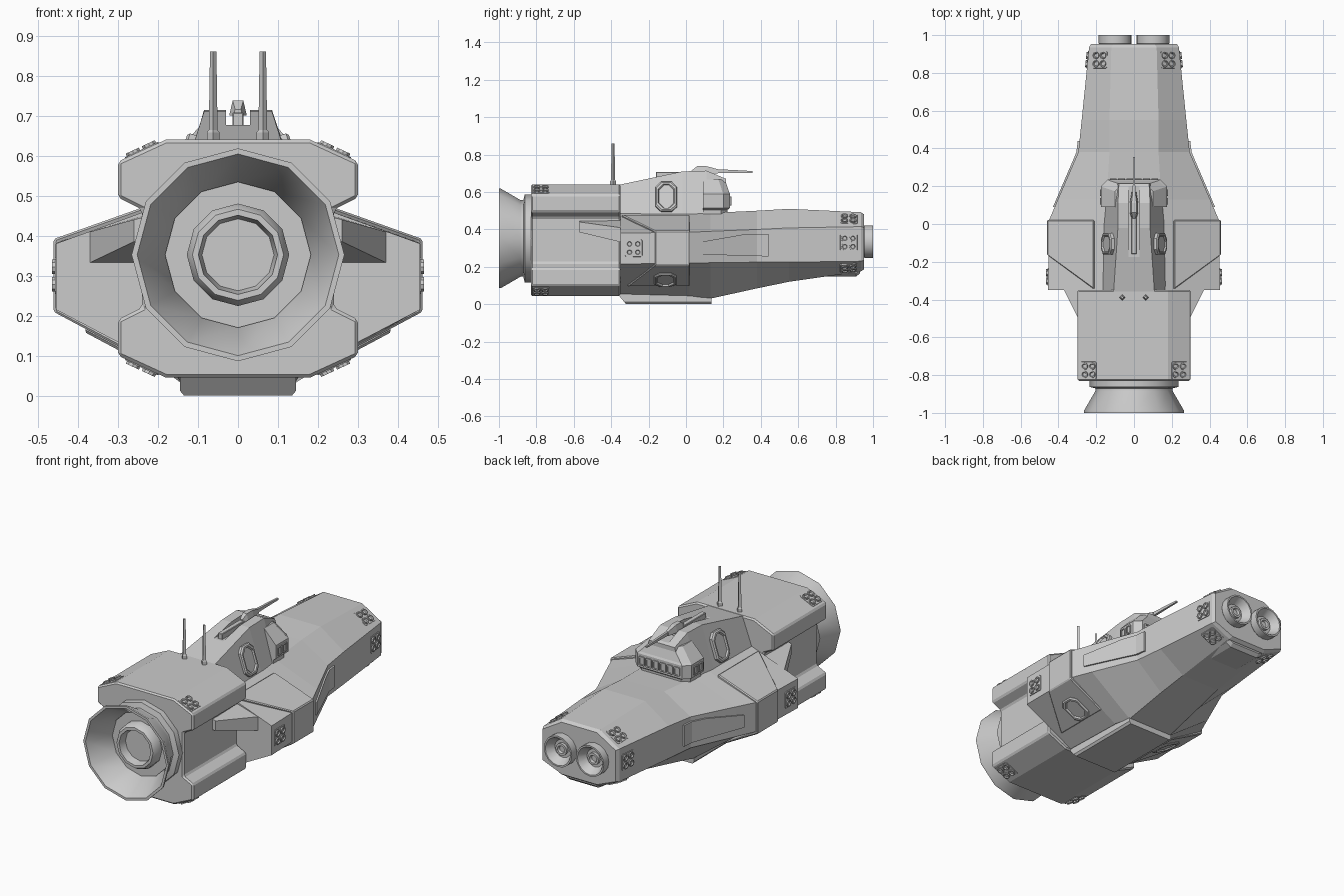
import bpy, bmesh
from math import cos, sin, tau
from mathutils import Vector as V

if "Cube" in bpy.data.objects:
    bpy.data.objects.remove(bpy.data.objects["Cube"])


def loft(bm, rings):
    """Skin a list of equal-length rings and cap both ends."""
    rows = [[bm.verts.new(p) for p in r] for r in rings]
    n = len(rows[0])
    for a, b in zip(rows, rows[1:]):
        for i in range(n):
            bm.faces.new((a[i], a[(i + 1) % n], b[(i + 1) % n], b[i]))
    bm.faces.new(rows[0])
    bm.faces.new(rows[-1])


def finish(name, bm, mirror=False, bevel=0.0):
    bmesh.ops.recalc_face_normals(bm, faces=bm.faces)
    me = bpy.data.meshes.new(name)
    bm.to_mesh(me)
    bm.free()
    ob = bpy.data.objects.new(name, me)
    bpy.context.collection.objects.link(ob)
    if mirror:
        m = ob.modifiers.new("mirror", 'MIRROR')
        m.use_mirror_merge = False
    if bevel:
        b = ob.modifiers.new("bevel", 'BEVEL')
        b.width, b.segments, b.limit_method = bevel, 1, 'ANGLE'
    return ob


def part(name, rings, **kw):
    bm = bmesh.new()
    loft(bm, rings)
    return finish(name, bm, **kw)


def box_rings(x0, x1, y0, y1, z0, z1):
    return [[(x0, y, z0), (x1, y, z0), (x1, y, z1), (x0, y, z1)] for y in (y0, y1)]


def frame(normal):
    n = V(normal).normalized()
    ref = V((0, 1, 0)) if abs(n.y) < 0.9 else V((0, 0, 1))
    u = (ref - n * ref.dot(n)).normalized()
    return n, u, n.cross(u)


def lathe(bm, origin, normal, profile, sides):
    n, u, v = frame(normal)
    o = V(origin)
    loft(bm, [[o + n * h + (u * cos(tau * i / sides) + v * sin(tau * i / sides)) * r
               for i in range(sides)] for r, h in profile])


def plate(bm, origin, normal, w, h, cut, levels):
    """Chamfered rectangle, w along the hull; levels are (inset, height) pairs."""
    n, u, v = frame(normal)
    o = V(origin)
    rings = []
    for inset, d in levels:
        a, b = w / 2 - inset, h / 2 - inset
        pts = [(a, b - cut), (a - cut, b), (cut - a, b), (-a, b - cut),
               (-a, cut - b), (cut - a, -b), (a - cut, -b), (a, cut - b)]
        rings.append([o + u * s + v * t + n * d for s, t in pts])
    loft(bm, rings)


# Rear engine block with I-shaped section
half = [(.18, .64), (.30, .585), (.30, .495), (.24, .465),
        (.24, .22), (.30, .19), (.30, .10), (.18, .045)]
sec = half + [(-x, z) for x, z in reversed(half)]
part("engine_block", [[(x, y, z) for x, z in sec] for y in (-.83, -.35)], bevel=.008)

# Main hull: y, top width, top z, side width, upper z, lower z, bottom width, bottom z
stations = [(-.35, .15, .49, .455, .38, .215, .15, .055),
            (.02, .15, .485, .45, .385, .22, .15, .045),
            (.13, .145, .488, .403, .39, .222, .14, .03),
            (.38, .13, .50, .295, .40, .225, .13, .085),
            (.55, .13, .51, .277, .408, .225, .12, .12),
            (.935, .12, .492, .238, .415, .23, .12, .175),
            (.952, .11, .48, .228, .41, .235, .11, .187)]
part("main_hull", [[(tw, y, tz), (sw, y, zu), (sw, y, zl), (bw, y, bz),
                    (-bw, y, bz), (-sw, y, zl), (-sw, y, zu), (-tw, y, tz)]
                   for y, tw, tz, sw, zu, zl, bw, bz in stations])

# Armour band wrapped round each wing
band = [((.21, .468), (.3, .95), -.345), ((.452, .383), (.75, .7), -.165),
        ((.452, .218), (.75, -.7), -.165), ((.24, .105), (.4, -.9), -.315)]
part("wing_armour", [[(x + nx * d, y, z + nz * d)
                      for y, d in ((y0, -.02), (y0, .012), (.02, .012), (.02, -.02))]
                     for (x, z), (nx, nz), y0 in band], mirror=True, bevel=.005)

# Wedge fins between wings and engine block
part("wing_fin", [[(.2, -.57, .455), (.26, -.57, .44), (.26, -.57, .385), (.2, -.57, .385)],
                  [(.2, -.34, .46), (.375, -.34, .408), (.375, -.34, .33), (.2, -.34, .33)]],
     mirror=True)

# Raised flank panels following the hull bend
flank = [(.09, .424, .265, .335), (.30, .334, .26, .372), (.38, .3, .257, .375), (.44, .293, .256, .375)]
part("flank_panel", [[(x - .03, y, a), (x + .005, y, a), (x + .005, y, b), (x - .03, y, b)]
                     for y, x, a, b in flank], mirror=True)

# Belly hatch and chin block
part("belly_hatch", [[(s * w, y, z) for s, y in ((-1, y0), (1, y0), (1, .135), (-1, .135))]
                     for w, y0, z in ((.145, -.37, .06), (.145, -.33, .012), (.135, -.32, 0))])
part("chin_block", [[(-.12, y, .2), (.12, y, .2), (.12, y, a), (.09, y, b), (-.09, y, b), (-.12, y, a)]
                    for y, a, b in ((.69, .165, .148), (.91, .165, .148), (.93, .18, .165))])

# Superstructure, with a gun slot cut into its roof
tower = part("superstructure", [[(-bw, y, .45), (bw, y, .45), (tw, y, tz), (-tw, y, tz)]
                                for y, tw, tz, bw in ((-.36, .108, .638, .178), (-.02, .085, .71, .17),
                                                      (.11, .085, .714, .16), (.215, .08, .67, .14))])
cutter = part("slot_cutter", box_rings(-.03, .03, -.25, .3, .677, .8))
cutter.hide_render = True
cutter.hide_viewport = True
cut = tower.modifiers.new("slot", 'BOOLEAN')
cut.object, cut.operation, cut.solver = cutter, 'DIFFERENCE', 'EXACT'

# Bridge head with window band
def head(w, y1, z, c=.035):
    return [(-w, .09, z), (w, .09, z), (w, y1 - c, z), (w - c, y1, z), (c - w, y1, z), (-w, y1 - c, z)]


part("bridge", [head(.155, .22, .46), head(.158, .222, .505), head(.174, .236, .515),
                head(.174, .236, .59), head(.165, .23, .60), head(.10, .208, .668)])

# Window frames on the front and sides of the band
bm = bmesh.new()
rim = [(0, -.004), (0, .006), (.006, .006), (.006, .001)]
for i in range(3):
    plate(bm, (.022 + i * .044, .236, .552), (0, 1, 0), .05, .036, .004, rim)
for y in (.12, .165):
    plate(bm, (.174, y, .552), (1, 0, 0), .036, .05, .004, rim)
finish("bridge_windows", bm, mirror=True)

# Deck gun lying in the slot
part("gun_body", box_rings(-.014, .014, -.16, .11, .67, .708), bevel=.003)
part("gun_breech", [[(-w, y, .70), (w, y, .70), (w * .6, y, z), (-w * .6, y, z)]
                    for y, w, z in ((.03, .012, .715), (.06, .022, .738), (.11, .022, .738), (.17, .012, .722))])
part("gun_barrel", [[(-w, y, z0), (w, y, z0), (w, y, z1), (-w, y, z1)]
                    for y, w, z0, z1 in ((.1, .008, .70, .724), (.25, .006, .702, .718), (.355, .005, .702, .712))])

# Chamfered doors on the tower and hatches under the wings
bm = bmesh.new()
door = [(0, -.02), (0, .012), (.006, .018), (.014, .018), (.018, .010)]
plate(bm, (.134, -.105, .573), (.95, 0, .31), .115, .165, .028, door)
plate(bm, (.31, -.11, .14), (.47, 0, -.88), .12, .15, .028, door)
finish("side_doors", bm, mirror=True)

# Twin antennas
bm = bmesh.new()
lathe(bm, (.062, -.39, .63), (0, 0, 1),
      [(.016, 0), (.016, .028), (.011, .034), (.010, .1), (.008, .23)], 4)
finish("antennas", bm, mirror=True)

# Main engine bell, 12 sided, with inner ring
bm = bmesh.new()
C, B = (0, 0, .352), (0, -1, 0)
lathe(bm, C, B, [(.235, .82), (.235, .862), (.205, .87), (.205, .885), (.266, .99), (.266, 1.0),
                 (.252, 1.0), (.182, .87), (.182, .86)], 12)
lathe(bm, C, B, [(.128, .85), (.128, .895), (.114, .92), (.099, .92), (.09, .875)], 12)
bell = finish("engine_bell", bm)

# Twin nose thrusters
bm = bmesh.new()
lathe(bm, (.1, 0, .335), (0, 1, 0), [(.076, .94), (.087, .955), (.087, 1.0), (.078, 1.0), (.05, .955)], 16)
lathe(bm, (.1, 0, .335), (0, 1, 0), [(.034, .945), (.034, .972), (.022, .972), (.018, .958)], 12)
nose = finish("nose_thrusters", bm, mirror=True)

# Manoeuvring jets: 2x2 clusters on base plates
bm = bmesh.new()
jets = [((.24, -.775, .6125), (.42, 0, .91)), ((.24, -.775, .0725), (.42, 0, -.91)),
        ((.455, -.28, .30), (1, 0, 0)), ((.245, .87, .33), (1, .1, 0)),
        ((.18, .87, .455), (.54, .04, .84)), ((.18, .87, .196), (.42, .13, -.9))]
for o, nrm in jets:
    n, u, v = frame(nrm)
    plate(bm, o, nrm, .095, .095, .006, [(0, -.01), (.002, .003)])
    for a in (-.022, .022):
        for b in (-.022, .022):
            lathe(bm, V(o) + u * a + v * b, nrm,
                  [(.019, 0), (.019, .010), (.013, .010), (.010, .004)], 10)
finish("manoeuvring_jets", bm, mirror=True)

# Smooth only the round engine parts
bpy.ops.object.select_all(action='DESELECT')
for ob in (bell, nose):
    ob.select_set(True)
bpy.context.view_layer.objects.active = bell
bpy.ops.object.shade_smooth_by_angle(angle=.6)
